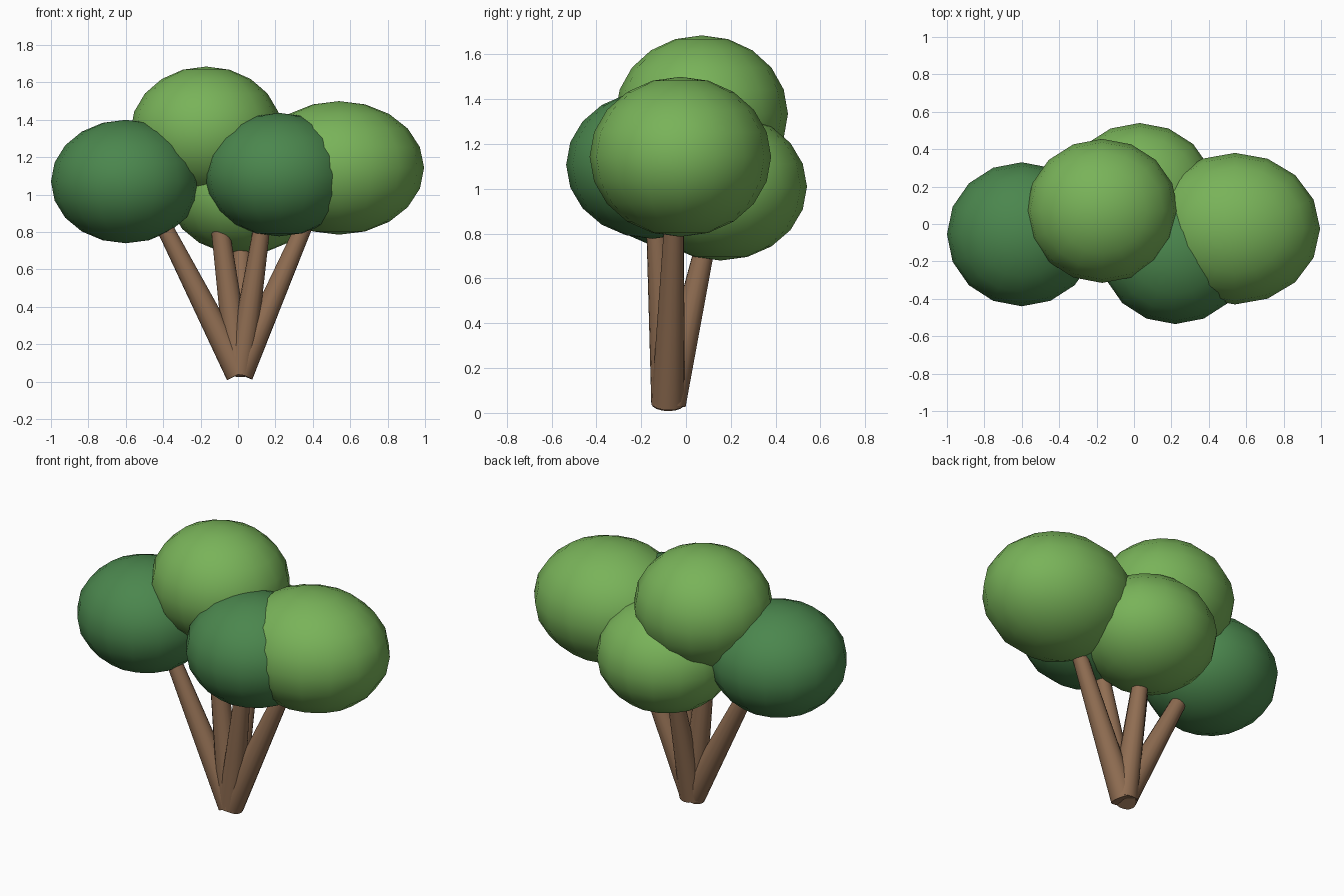
import bpy
import math
from mathutils import Vector

cube = bpy.data.objects.get("Cube")
if cube:
    bpy.data.objects.remove(cube, do_unlink=True)


def make_material(name, color):
    mat = bpy.data.materials.new(name)
    mat.use_nodes = True
    mat.diffuse_color = (*color, 1)
    mat.node_tree.nodes["Principled BSDF"].inputs["Base Color"].default_value = (*color, 1)
    return mat


light_green = make_material("light green", (0.19, 0.45, 0.10))
dark_green = make_material("dark green", (0.07, 0.24, 0.075))
brown = make_material("bark brown", (0.28, 0.155, 0.085))


def finish(name, mat):
    obj = bpy.context.object
    obj.name = name
    obj.data.materials.append(mat)
    return obj


def foliage(name, center, radii, mat):
    bpy.ops.mesh.primitive_uv_sphere_add(segments=16, ring_count=10, radius=1, location=center)
    obj = finish(name, mat)
    obj.scale = radii
    bpy.ops.object.transform_apply(location=False, rotation=False, scale=True)
    bpy.ops.object.shade_smooth()


def trunk(name, base, top, r_base=0.075, r_top=0.042, bury=0.1):
    # Tapered stem, its top end buried in the foliage
    base, top = Vector(base), Vector(top)
    axis = top - base
    length = axis.length + bury
    bpy.ops.mesh.primitive_cone_add(
        vertices=16, radius1=r_base, radius2=r_top, depth=length,
        location=base + axis.normalized() * length / 2,
        rotation=axis.to_track_quat('Z', 'Y').to_euler())
    finish(name, brown)
    bpy.ops.object.shade_smooth_by_angle(angle=math.radians(40))


# Foliage clumps
foliage("right_foliage", (-0.60, -0.055, 1.07), (0.40, 0.385, 0.33), dark_green)
foliage("front_foliage", (0.22, -0.15, 1.107), (0.40, 0.385, 0.33), dark_green)
foliage("top_foliage", (-0.17, 0.07, 1.335), (0.405, 0.385, 0.35), light_green)
foliage("left_foliage", (0.54, -0.025, 1.143), (0.455, 0.405, 0.357), light_green)
foliage("back_foliage", (0.03, 0.155, 1.01), (0.405, 0.385, 0.33), light_green)

# Stems fanning out from one root
root = (0.008, -0.08, 0.042)
trunk("right_trunk", root, (-0.38, -0.07, 0.80))
trunk("left_trunk", root, (0.34, -0.055, 0.80))
trunk("front_trunk", root, (0.122, -0.13, 0.79))
trunk("top_trunk", root, (-0.085, -0.06, 0.74), bury=0.3)
trunk("back_trunk", (0.008, -0.075, 0.042), (0.02, 0.075, 0.70))
